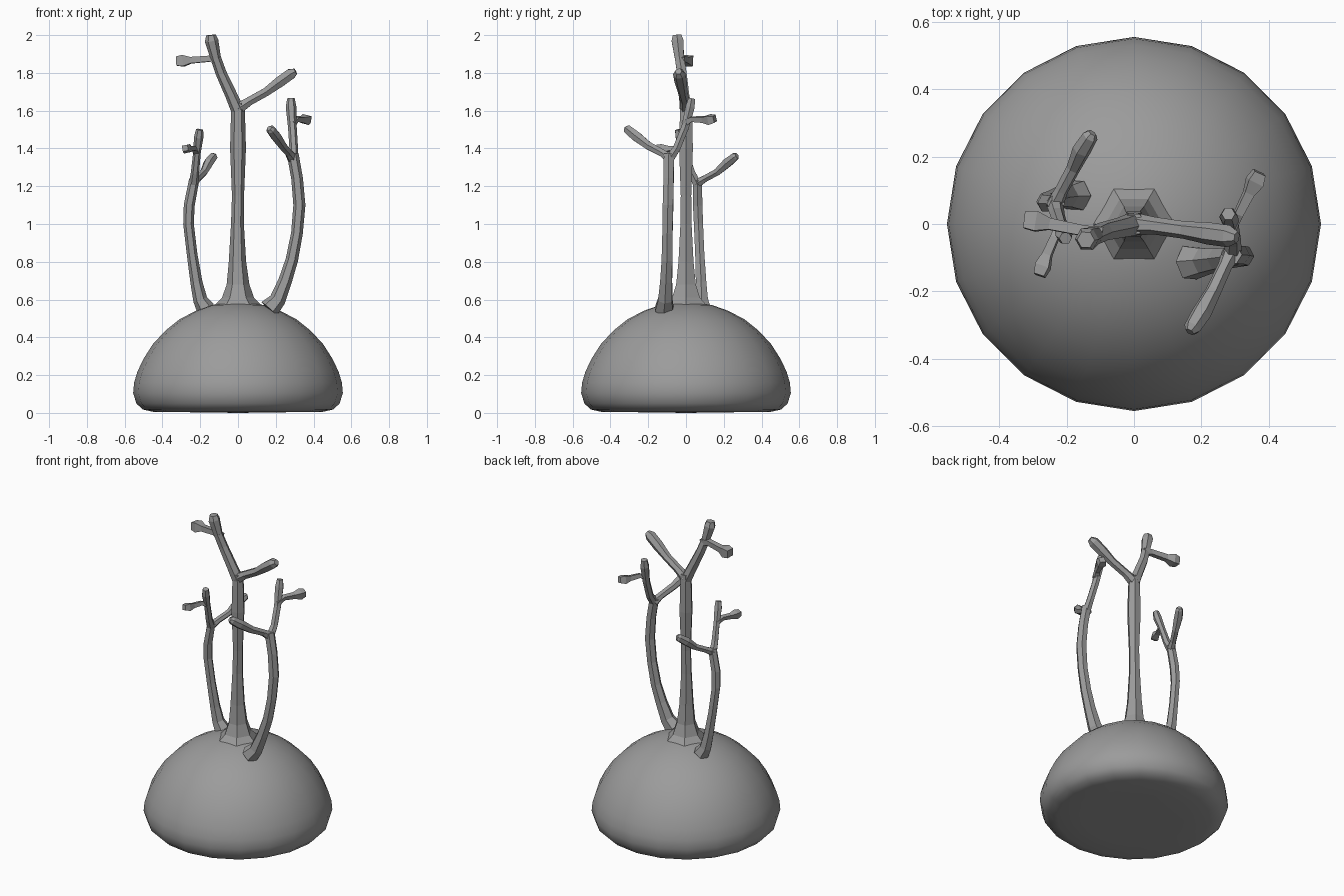
import bpy, bmesh, math
from mathutils import Vector

grey = bpy.data.materials.new("stone grey")
grey.diffuse_color = (0.33, 0.33, 0.33, 1)


def finish(bm, name, smooth):
    bmesh.ops.recalc_face_normals(bm, faces=bm.faces[:])
    for f in bm.faces:
        f.smooth = smooth
    mesh = bpy.data.meshes.new(name)
    bm.to_mesh(mesh)
    bm.free()
    mesh.materials.append(grey)
    ob = bpy.data.objects.new(name, mesh)
    bpy.context.collection.objects.link(ob)
    return ob


def bridge(bm, rings):
    n = len(rings[0])
    for a, b in zip(rings, rings[1:]):
        for i in range(n):
            j = (i + 1) % n
            bm.faces.new((a[i], a[j], b[j], b[i]))


def limb(name, pts, sides):
    """Flat-faced tube through (x, y, z, radius) points."""
    bm = bmesh.new()
    p = [Vector(q[:3]) for q in pts]
    u, rings = None, []
    for k, q in enumerate(pts):
        t = (p[min(k + 1, len(p) - 1)] - p[max(k - 1, 0)]).normalized()
        if u is None:
            u = Vector((1, 0, 0)) if abs(t.x) < 0.75 else Vector((0, 1, 0))
        u = (u - t * u.dot(t)).normalized()
        v = t.cross(u)
        ring = []
        for i in range(sides):
            a = 2 * math.pi * i / sides + (math.pi / 4 if sides == 4 else 0)
            ring.append(bm.verts.new(p[k] + (u * math.cos(a) + v * math.sin(a)) * q[3]))
        rings.append(ring)
    bridge(bm, rings)
    bm.faces.new(rings[0])
    bm.faces.new(rings[-1])
    return finish(bm, name, False)


# Rounded mound, twenty-sided and smooth
profile = [(0.30, 0.004), (0.45, 0.006), (0.505, 0.018), (0.538, 0.05), (0.555, 0.105),
           (0.55, 0.16), (0.532, 0.22), (0.498, 0.29), (0.45, 0.365), (0.385, 0.435),
           (0.31, 0.495), (0.225, 0.54), (0.14, 0.57), (0.07, 0.583)]
bm = bmesh.new()
rings = [[bm.verts.new((r * math.cos(i * math.pi / 10), r * math.sin(i * math.pi / 10), z))
          for i in range(20)] for r, z in profile]
bridge(bm, rings)
for ring, z in ((rings[0], 0.0), (rings[-1], 0.587)):
    tip = bm.verts.new((0, 0, z))
    for i in range(20):
        bm.faces.new((ring[i], ring[(i + 1) % 20], tip))
finish(bm, "mound", True)

# Tall middle tree
limb("middle_trunk", [(0, 0, 0.575, .12), (0, 0, 0.61, .085), (0, 0, 0.68, .06), (-.003, 0, 0.80, .046),
                      (-.003, 0, 1.0, .034), (0, 0, 1.15, .032), (0, 0, 1.4, .042),
                      (0, 0, 1.55, .038), (0, 0, 1.64, .034)], 6)
limb("middle_left_branch", [(0, 0, 1.60, .036), (-.035, -.01, 1.68, .032), (-.09, -.022, 1.80, .029),
                            (-.118, -.035, 1.88, .028), (-.14, -.045, 1.97, .036),
                            (-.143, -.047, 2.0, .026)], 6)
limb("middle_left_twig", [(-.10, -.03, 1.862, .03), (-.15, -.02, 1.875, .022), (-.25, 0, 1.867, .024),
                          (-.29, .008, 1.864, .042), (-.325, .012, 1.862, .034)], 4)
limb("middle_right_branch", [(0, 0, 1.61, .034), (.06, -.005, 1.65, .026), (.15, -.018, 1.70, .026),
                             (.22, -.028, 1.752, .033), (.28, -.036, 1.795, .033),
                             (.305, -.04, 1.808, .018)], 6)

# Right tree
limb("right_trunk", [(.165, -.115, .55, .055), (.21, -.11, .60, .043), (.25, -.105, .70, .036),
                     (.285, -.10, .81, .033), (.312, -.098, .95, .031), (.325, -.095, 1.10, .032),
                     (.313, -.092, 1.24, .031), (.29, -.09, 1.37, .031)], 6)
limb("right_front_branch", [(.29, -.085, 1.345, .03), (.27, -.125, 1.375, .022), (.235, -.20, 1.415, .024),
                            (.20, -.265, 1.465, .03), (.173, -.308, 1.50, .026), (.165, -.32, 1.507, .014)], 6)
limb("right_back_branch", [(.292, -.09, 1.34, .027), (.295, -.05, 1.40, .023), (.288, -.005, 1.51, .023),
                           (.281, .022, 1.62, .028), (.28, .03, 1.665, .02)], 6)
limb("right_twig", [(.287, -.01, 1.53, .022), (.31, .03, 1.555, .018), (.34, .09, 1.553, .021),
                    (.358, .125, 1.553, .034), (.372, .153, 1.557, .025)], 4)

# Left tree
limb("left_trunk", [(-.17, .085, .55, .05), (-.20, .083, .60, .038), (-.22, .08, .69, .032),
                    (-.243, .073, .84, .028), (-.262, .066, 1.0, .028), (-.258, .062, 1.10, .029),
                    (-.232, .06, 1.235, .027)], 6)
limb("left_back_branch", [(-.235, .058, 1.215, .026), (-.215, .10, 1.24, .02), (-.18, .165, 1.275, .021),
                          (-.155, .22, 1.325, .028), (-.13, .26, 1.357, .024), (-.123, .27, 1.362, .014)], 6)
limb("left_front_branch", [(-.235, .06, 1.21, .026), (-.228, .03, 1.27, .022), (-.217, -.005, 1.38, .02),
                           (-.208, -.033, 1.46, .025), (-.203, -.042, 1.50, .019)], 6)
limb("left_twig", [(-.217, -.005, 1.38, .02), (-.235, -.04, 1.40, .017), (-.257, -.09, 1.398, .019),
                   (-.27, -.125, 1.398, .03), (-.28, -.153, 1.402, .022)], 4)
